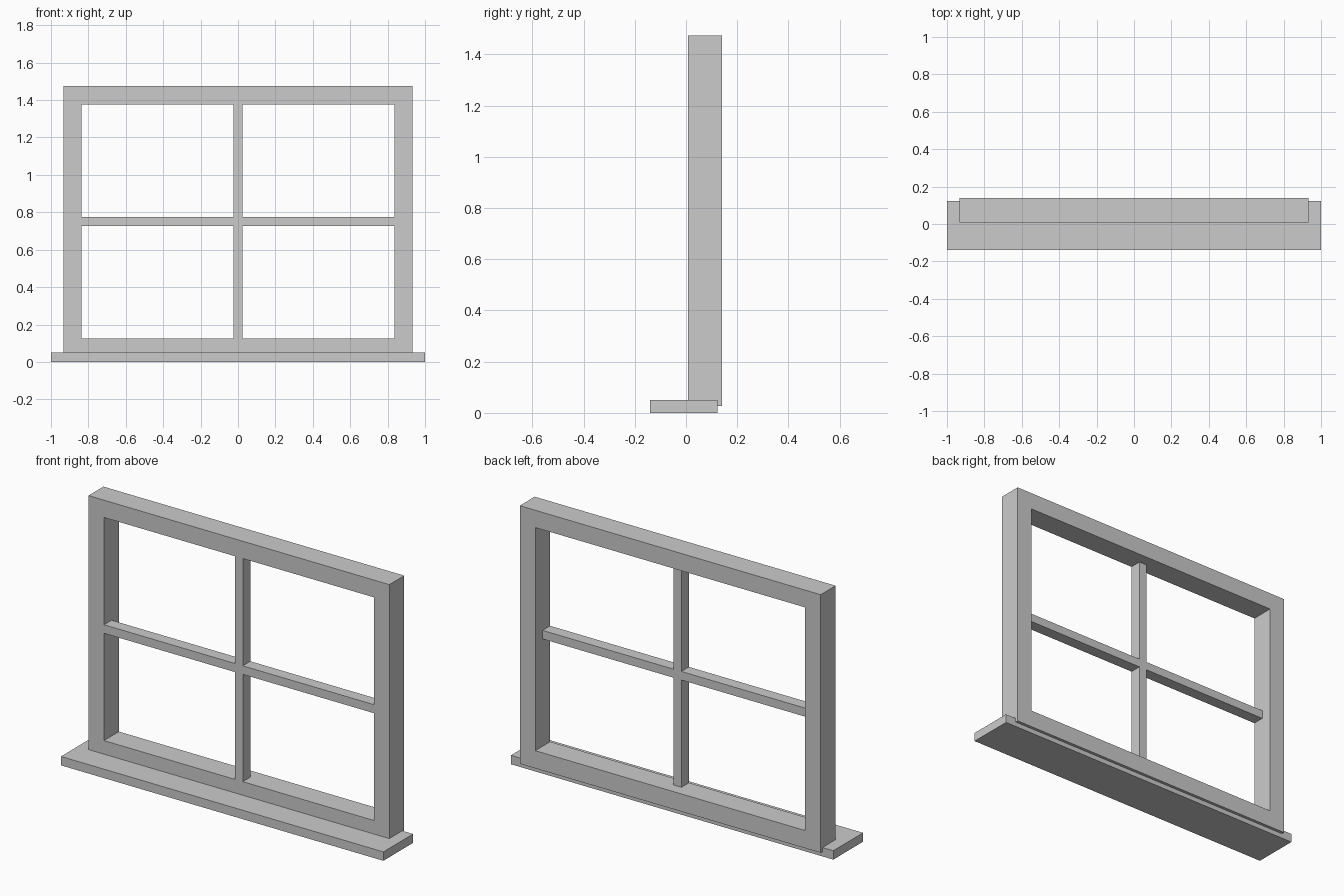
import bpy, bmesh

if "Cube" in bpy.data.objects:
    bpy.data.objects.remove(bpy.data.objects["Cube"])

FRONT, BACK = 0.008, 0.14          # frame depth
MID = 0.075                        # back of glazing bars
X_OUT, X_IN = 0.933, 0.837         # frame outer / opening half widths
Z_LO, Z_HI = 0.027, 1.474          # frame outer heights
O_LO, O_HI = 0.126, 1.377          # opening heights
BAR = 0.024                        # half thickness of a glazing bar
Z_BAR = (O_LO + O_HI) / 2


def finish(name, bm):
    bmesh.ops.recalc_face_normals(bm, faces=bm.faces[:])
    mesh = bpy.data.meshes.new(name)
    bm.to_mesh(mesh)
    bm.free()
    obj = bpy.data.objects.new(name, mesh)
    bpy.context.collection.objects.link(obj)
    return obj


def box(name, x, y, z):
    """Box spanning the given (min, max) ranges."""
    bm = bmesh.new()
    bmesh.ops.create_cube(bm, size=1)
    for v in bm.verts:
        v.co = [r[0] if c < 0 else r[1] for c, r in zip(v.co, (x, y, z))]
    return finish(name, bm)


def ring(name, outer, inner, y0, y1):
    """Rectangular ring; outer and inner are (half width, low z, high z)."""
    bm = bmesh.new()
    loops = []
    for (w, lo, hi), y in ((outer, y0), (inner, y0), (inner, y1), (outer, y1)):
        corners = ((-w, lo), (w, lo), (w, hi), (-w, hi))
        loops.append([bm.verts.new((x, y, z)) for x, z in corners])
    for a, b in zip(loops, loops[1:] + loops[:1]):
        for i in range(4):
            j = (i + 1) % 4
            bm.faces.new((a[i], a[j], b[j], b[i]))
    return finish(name, bm)


# Sill
box("sill", (-1, 1), (-0.14, 0.123), (0, 0.05))

# Outer frame
ring("window_frame", (X_OUT, Z_LO, Z_HI), (X_IN, O_LO, O_HI), FRONT, BACK)

# Glazing bars, flush with the front of the frame
box("vertical_bar", (-BAR, BAR), (FRONT, MID), (O_LO, O_HI))
for side, x in (("left", (-X_IN, -BAR)), ("right", (BAR, X_IN))):
    box(side + "_horizontal_bar", x, (FRONT, MID), (Z_BAR - BAR, Z_BAR + BAR))
